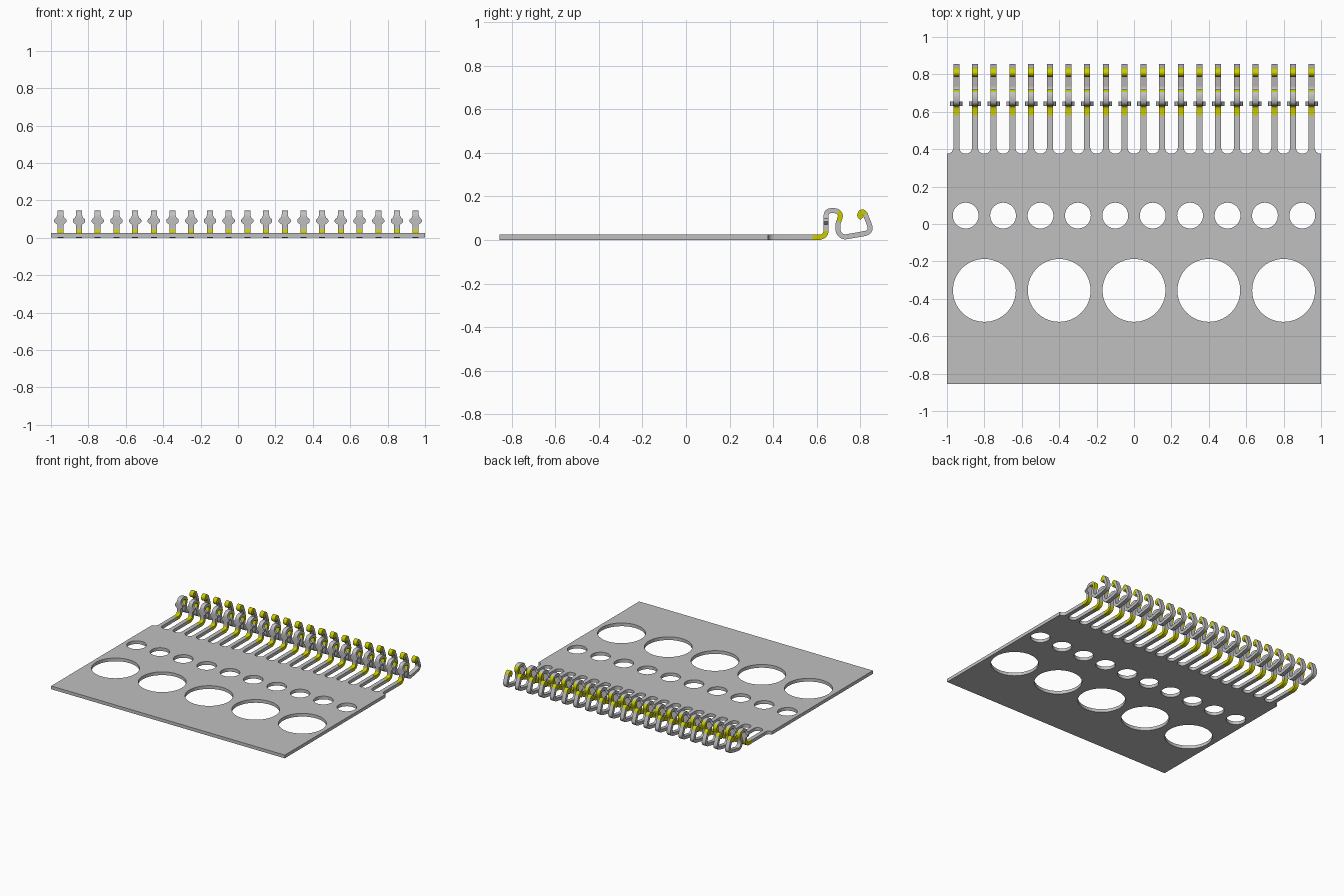
import bpy, bmesh, math
from mathutils import Vector

if "Cube" in bpy.data.objects:
    bpy.data.objects.remove(bpy.data.objects["Cube"])

THICK = 0.025      # sheet thickness
HALF = 0.016       # half width of a tine
EDGE = 0.377       # y where the tines leave the plate
TIP = 0.58         # y where the flat tines begin to bend
PIN_X = [-0.95 + 0.1 * i for i in range(20)]


def material(name, rgb):
    m = bpy.data.materials.new(name)
    m.diffuse_color = (*rgb, 1)
    m.use_nodes = True
    m.node_tree.nodes["Principled BSDF"].inputs["Base Color"].default_value = m.diffuse_color
    return m


grey = material("grey metal", (0.53, 0.53, 0.53))
yellow = material("yellow bend", (0.6, 0.6, 0.0))


def arc(cx, cy, r, a0, a1, n):
    return [(cx + r * math.cos(math.radians(a0 + (a1 - a0) * k / n)),
             cy + r * math.sin(math.radians(a0 + (a1 - a0) * k / n))) for k in range(n + 1)]


def smooth(obj):
    bpy.ops.object.select_all(action='DESELECT')
    obj.select_set(True)
    bpy.context.view_layer.objects.active = obj
    bpy.ops.object.shade_smooth_by_angle(angle=math.radians(30))


def add(name, mesh):
    obj = bpy.data.objects.new(name, mesh)
    bpy.context.collection.objects.link(obj)
    return obj


# Perforated plate with flat tines: filled outline and round holes
r = 0.03
outline = [(1, -0.856), (-1, -0.856), (-1, EDGE)]
for x in PIN_X:
    outline += arc(x - HALF - r, EDGE + r, r, -90, 0, 6)
    outline += [(x - HALF, TIP), (x + HALF, TIP)]
    outline += arc(x + HALF + r, EDGE + r, r, 180, 270, 6)
outline.append((1, EDGE))
loops = [outline]
loops += [arc(-0.8 + 0.4 * i, -0.355, 0.168, 0, 360, 64)[:-1] for i in range(5)]
loops += [arc(-0.9 + 0.2 * i, 0.045, 0.069, 0, 360, 40)[:-1] for i in range(10)]

curve = bpy.data.curves.new("plate_outline", 'CURVE')
curve.dimensions = '2D'
curve.fill_mode = 'BOTH'
curve.extrude = THICK / 2
for loop in loops:
    s = curve.splines.new('POLY')
    s.points.add(len(loop) - 1)
    for p, (x, y) in zip(s.points, loop):
        p.co = (x, y, 0, 1)
    s.use_cyclic_u = True
helper = add("plate_outline", curve)
bpy.context.view_layer.update()
mesh = bpy.data.meshes.new_from_object(
    helper.evaluated_get(bpy.context.evaluated_depsgraph_get()))
bpy.data.objects.remove(helper)
bm = bmesh.new()
bm.from_mesh(mesh)
bmesh.ops.remove_doubles(bm, verts=bm.verts, dist=1e-5)
bmesh.ops.translate(bm, verts=bm.verts, vec=(0, 0, THICK / 2))
bmesh.ops.recalc_face_normals(bm, faces=bm.faces)
bm.to_mesh(mesh)
bm.free()
mesh.materials.clear()
mesh.materials.append(grey)
smooth(add("perforated_plate", mesh))

# Side path of a contact: bend up, arch over, loop below, end curl (y, z)
PATH = [(0.58, .0125), (.612, .0125), (.634, .021), (.643, .042), (.643, .078),
        (.643, .112), (.651, .130), (.672, .135), (.695, .131), (.708, .115),
        (.705, .096), (.699, .077), (.697, .052), (.704, .029), (.726, .015),
        (.76, .019), (.80, .026), (.832, .034), (.845, .052), (.838, .08),
        (.828, .105), (.820, .123), (.806, .129), (.797, .113), (.808, .099)]
STEPS = 5


def spline(points):
    pts = [Vector(p) for p in points]
    pts = [2 * pts[0] - pts[1]] + pts + [2 * pts[-1] - pts[-2]]
    out = []
    for a, b, c, d in zip(pts, pts[1:], pts[2:], pts[3:]):
        for k in range(STEPS):
            t = k / STEPS
            out.append(0.5 * (2 * b + (c - a) * t + (2 * a - 5 * b + 4 * c - d) * t * t
                              + (3 * b - a - 3 * c + d) * t ** 3))
    return out + [pts[-2]]


# Retaining barbs: half width by height on the upright
BARB = [(.072, HALF), (.080, .030), (.084, .033), (.098, .033), (.106, .022), (.118, HALF)]


def half_width(p):
    if p.y < BARB[0][0] or p.x > 0.66:
        return HALF
    for (z0, w0), (z1, w1) in zip(BARB, BARB[1:]):
        if p.y <= z1:
            return w0 + (w1 - w0) * (p.y - z0) / (z1 - z0)
    return HALF


def is_yellow(p):
    y, z = p
    if y < 0.66:
        return z < 0.04
    if y < 0.75:
        return z > 0.085 and y > 0.697
    return z > 0.06 and (z > 0.118 or y < 0.815)


line = spline(PATH)
bm = bmesh.new()
rings = []
for i, p in enumerate(line):
    d = (line[min(i + 1, len(line) - 1)] - line[max(i - 1, 0)]).normalized()
    n = Vector((-d.y, d.x)) * (THICK if p.x < 0.62 else 0.023) / 2
    w = half_width(p)
    rings.append([bm.verts.new((sx * w, p.x + s * n.x, p.y + s * n.y))
                  for sx, s in ((-1, -1), (1, -1), (1, 1), (-1, 1))])
for i in range(len(rings) - 1):
    a, b = rings[i], rings[i + 1]
    for k in range(4):
        f = bm.faces.new((a[k], a[(k + 1) % 4], b[(k + 1) % 4], b[k]))
        f.material_index = int(is_yellow((line[i] + line[i + 1]) / 2))
bm.faces.new(rings[-1]).material_index = 1
bmesh.ops.recalc_face_normals(bm, faces=bm.faces)
pin_mesh = bpy.data.meshes.new("contact_pin")
bm.to_mesh(pin_mesh)
bm.free()
pin_mesh.materials.append(grey)
pin_mesh.materials.append(yellow)

# Row of identical contacts
for i, x in enumerate(PIN_X):
    pin = add(f"contact_pin_{i + 1}", pin_mesh)
    pin.location.x = x
    if i == 0:
        smooth(pin)
